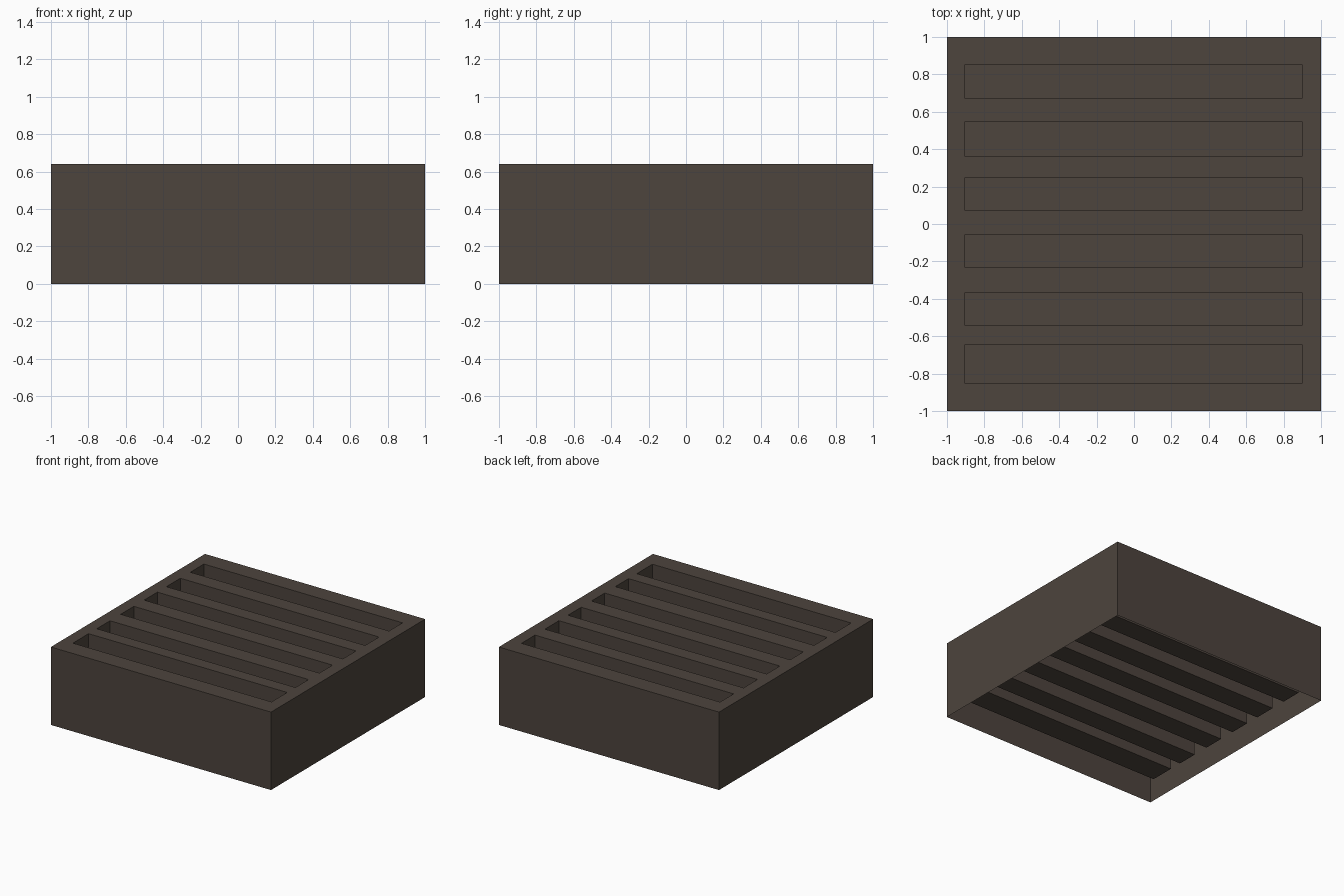
import bpy, bmesh

if "Cube" in bpy.data.objects:
    bpy.data.objects.remove(bpy.data.objects["Cube"])

H, FLOOR = 0.64, 0.1           # overall height, slot floor height
X0, X1 = -0.905, 0.9           # slot ends
SLOTS = [(-0.85, -0.647), (-0.54, -0.369), (-0.23, -0.059),
         (0.075, 0.246), (0.364, 0.545), (0.674, 0.85)]

mat = bpy.data.materials.new("dark brown")
mat.diffuse_color = (0.075, 0.058, 0.047, 1)
mat.use_nodes = True
mat.node_tree.nodes["Principled BSDF"].inputs["Base Color"].default_value = mat.diffuse_color

bm = bmesh.new()


def quad(*pts):
    bm.faces.new([bm.verts.new(p) for p in pts])


def flat(x0, x1, y0, y1, z):
    quad((x0, y0, z), (x1, y0, z), (x1, y1, z), (x0, y1, z))


def walls(x0, x1, y0, y1, z0, z1, inward=False):
    c = [(x0, y0), (x1, y0), (x1, y1), (x0, y1)]
    if inward:
        c.reverse()
    for a, b in zip(c, c[1:] + c[:1]):
        quad((*a, z0), (*b, z0), (*b, z1), (*a, z1))


# outer walls, open underneath
walls(-1, 1, -1, 1, 0, H)

# top plate: cells between the slots, split at the slot ends
ys = [-1] + [y for s in SLOTS for y in s] + [1]
xs = [-1, X0, X1, 1]
for j in range(len(ys) - 1):
    for i in range(3):
        if not (i == 1 and j % 2 == 1):
            flat(xs[i], xs[i + 1], ys[j], ys[j + 1], H)

# slot pockets hanging inside the shell
for y0, y1 in SLOTS:
    walls(X0, X1, y0, y1, FLOOR, H, inward=True)
    flat(X0, X1, y0, y1, FLOOR)

bmesh.ops.remove_doubles(bm, verts=bm.verts[:], dist=1e-5)
# merge coplanar cells of the top plate
bmesh.ops.dissolve_limit(bm, angle_limit=0.01, verts=bm.verts[:], edges=bm.edges[:])
me = bpy.data.meshes.new("slotted_block")
bm.to_mesh(me)
bm.free()
me.materials.append(mat)
ob = bpy.data.objects.new("slotted_block", me)
bpy.context.collection.objects.link(ob)
